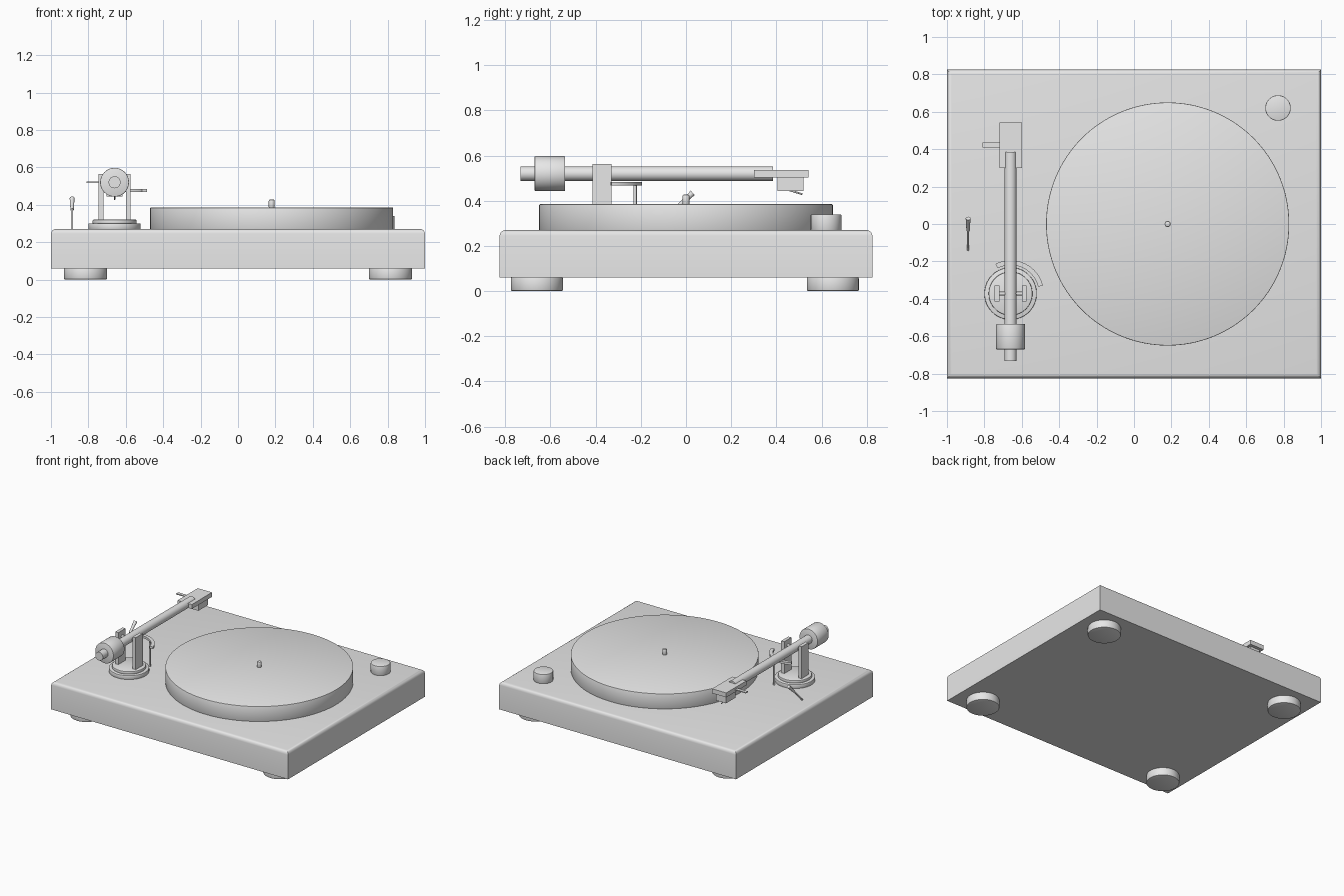
import bpy, bmesh, math
from mathutils import Vector

if "Cube" in bpy.data.objects:
    bpy.data.objects.remove(bpy.data.objects["Cube"])

grey = bpy.data.materials.new("light_grey")
grey.diffuse_color = (0.8, 0.8, 0.8, 1)
grey.use_nodes = True
grey.node_tree.nodes["Principled BSDF"].inputs["Base Color"].default_value = grey.diffuse_color


def finish(bm, name, bevel=0.0, segments=2):
    """Turn a bmesh into a named, grey, smoothly shaded object."""
    bmesh.ops.recalc_face_normals(bm, faces=bm.faces)
    if bevel:
        sharp = [e for e in bm.edges if e.calc_face_angle(0) > 1.0]
        bmesh.ops.bevel(bm, geom=sharp, offset=bevel, segments=segments,
                        profile=0.5, affect='EDGES')
    me = bpy.data.meshes.new(name)
    bm.to_mesh(me)
    bm.free()
    me.materials.append(grey)
    ob = bpy.data.objects.new(name, me)
    bpy.context.collection.objects.link(ob)
    bpy.ops.object.select_all(action='DESELECT')
    ob.select_set(True)
    bpy.context.view_layer.objects.active = ob
    bpy.ops.object.shade_smooth_by_angle(angle=math.radians(35))
    return ob


def box_mesh(x0, x1, y0, y1, z0, z1):
    bm = bmesh.new()
    bmesh.ops.create_cube(bm, size=1)
    for v in bm.verts:
        v.co = Vector((x1 if v.co.x > 0 else x0,
                       y1 if v.co.y > 0 else y0,
                       z1 if v.co.z > 0 else z0))
    return bm


def box(name, *bounds, bevel=0.0):
    return finish(box_mesh(*bounds), name, bevel)


def rod(name, a, b, r1, r2=None, sides=32, bevel=0.0):
    """Cylinder or cone from point a to point b."""
    a, b = Vector(a), Vector(b)
    bm = bmesh.new()
    bmesh.ops.create_cone(bm, cap_ends=True, segments=sides, radius1=r1,
                          radius2=r1 if r2 is None else r2, depth=(b - a).length)
    rot = (b - a).to_track_quat('Z', 'Y')
    for v in bm.verts:
        v.co = rot @ v.co + (a + b) / 2
    return finish(bm, name, bevel)


# Plinth: top rim rounded
bm = box_mesh(-1, 1, -0.825, 0.825, 0.06, 0.27)
rim = [e for e in bm.edges if all(v.co.z > 0.2 for v in e.verts)]
bmesh.ops.bevel(bm, geom=rim, offset=0.025, segments=4, profile=0.5, affect='EDGES')
finish(bm, "plinth")

# Four feet
for sx, side in ((-1, "left"), (1, "right")):
    for y, end in ((-0.66, "front"), (0.65, "back")):
        rod(f"foot_{end}_{side}", (sx * 0.815, y, 0), (sx * 0.815, y, 0.062),
            0.115, sides=48, bevel=0.006)

# Platter, spindle and speed knob
rod("platter", (0.18, 0, 0.268), (0.18, 0, 0.385), 0.65, sides=128, bevel=0.004)
rod("spindle", (0.18, 0, 0.38), (0.18, 0, 0.428), 0.016, sides=24, bevel=0.008)
rod("speed_knob", (0.77, 0.62, 0.268), (0.77, 0.62, 0.34), 0.068, sides=48, bevel=0.004)

# Cue lever: thin stem with a tapered handle
rod("cue_lever_stem", (-0.887, -0.14, 0.265), (-0.887, -0.03, 0.38), 0.006, sides=16)
rod("cue_lever_handle", (-0.887, -0.035, 0.373), (-0.887, 0.03, 0.435), 0.009, 0.013, sides=16)

# Tonearm base, fork and pivot
AX, AY, AZ = -0.66, -0.372, 0.52
rod("arm_base", (AX, AY, 0.268), (AX, AY, 0.30), 0.14, sides=64, bevel=0.004)
rod("arm_base_step", (AX, AY, 0.298), (AX, AY, 0.32), 0.117, sides=64, bevel=0.004)
for s, side in ((-1, "left"), (1, "right")):
    x = AX + s * 0.073
    box(f"fork_post_{side}", x - 0.013, x + 0.013, AY - 0.043, AY + 0.043, 0.315, 0.563)
rod("pivot_rod", (AX - 0.08, AY, AZ), (AX + 0.08, AY, AZ), 0.01, sides=16)

# Arm tube and counterweight
rod("arm_tube", (AX, -0.733, AZ), (AX, 0.386, AZ), 0.032)
rod("counterweight", (AX, -0.67, AZ), (AX, -0.535, AZ), 0.077, sides=48, bevel=0.003)

# Headshell, finger lift, cartridge and stylus
box("headshell", AX - 0.06, AX + 0.06, 0.30, 0.543, 0.503, 0.537)
box("finger_lift", -0.81, AX - 0.05, 0.41, 0.435, 0.516, 0.523)
box("cartridge", AX - 0.042, AX + 0.042, 0.405, 0.52, 0.444, 0.505)
rod("stylus", (AX, 0.44, 0.452), (AX, 0.515, 0.429), 0.004, sides=12)

# Curved arm rest: rectangular section swept along an arc round the pivot
bm = bmesh.new()
rings = []
STEPS = 32
for i in range(STEPS + 1):
    t = math.radians(14 + (117 - 14) * i / STEPS)
    rings.append([bm.verts.new((AX + r * math.cos(t), AY + r * math.sin(t), z))
                  for r, z in ((0.152, 0.467), (0.178, 0.467), (0.178, 0.484), (0.152, 0.484))])
for a, b in zip(rings, rings[1:]):
    for k in range(4):
        bm.faces.new((a[k], a[(k + 1) % 4], b[(k + 1) % 4], b[k]))
bm.faces.new(rings[0])
bm.faces.new(rings[-1])
finish(bm, "arm_rest")
rod("arm_rest_pin", (-0.587, -0.225, 0.265), (-0.587, -0.225, 0.47), 0.007, sides=16)
